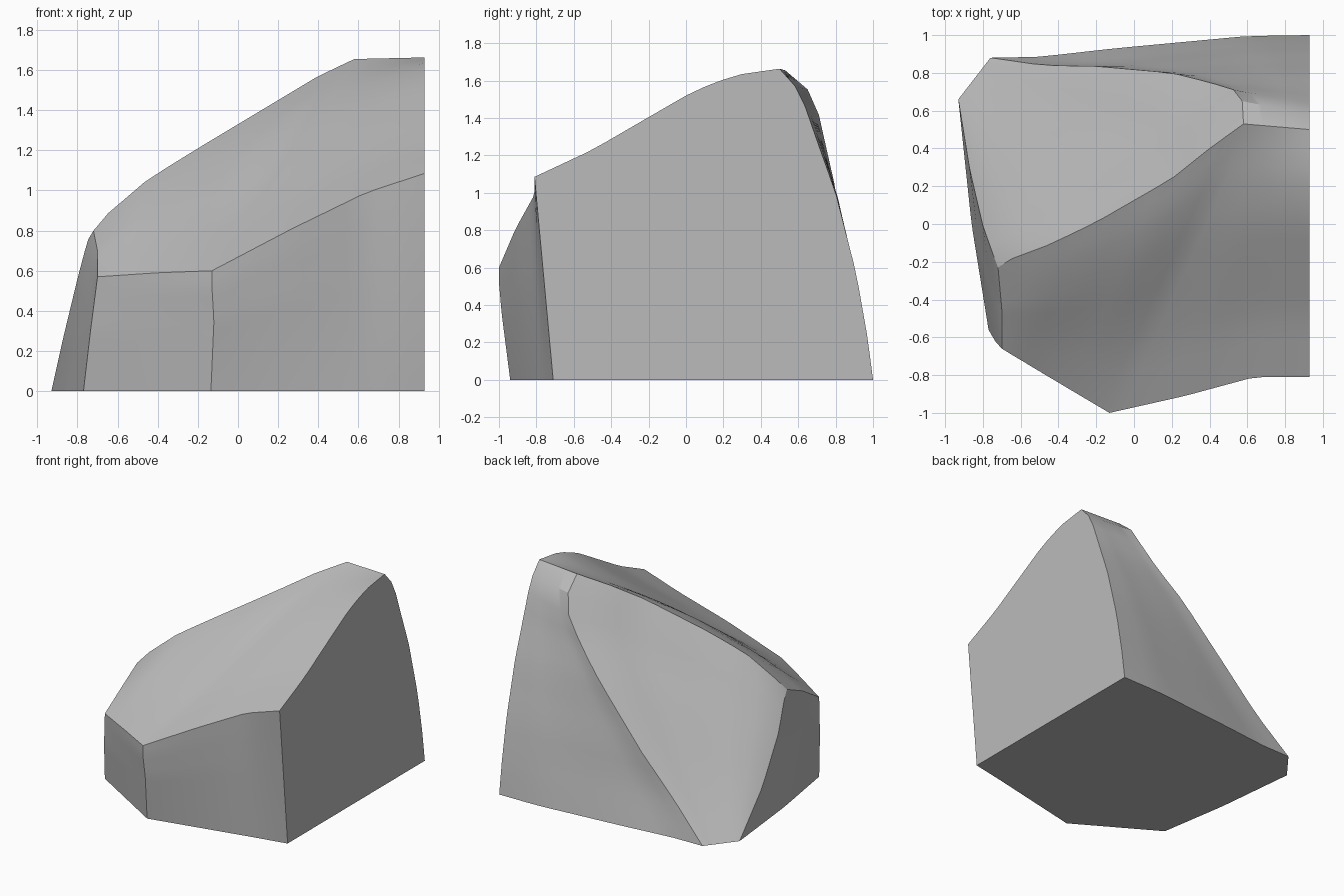
import bpy, bmesh, math
from mathutils import Vector

if "Cube" in bpy.data.objects:
    bpy.data.objects.remove(bpy.data.objects["Cube"], do_unlink=True)

N = 14

# Corners of the faceted boulder
corner = {k: Vector(v) for k, v in dict(
    A=(-.93, .66, 0), B=(-.76, .88, 0), C=(-.77, -.56, 0), D=(-.135, -.94, 0),
    E=(.93, -.71, 0), F=(.93, 1, 0), G=(-.7, -.66, .57), H=(-.13, -1, .6),
    I=(.93, -.81, 1.085), J=(-.72, -.23, .8), K=(.58, .53, 1.655),
    L=(.93, .5, 1.663)).items()}

# Points along the edges that bend
bends = {
    "AC": [(-.86, 0, 0)],
    "BF": [(-.5, .885, 0), (-.1, .93, 0), (.6, .995, 0)],
    "AJ": [(-.87, .29, .27), (-.8, -.01, .56), (-.75, -.15, .75)],
    "BK": [(-.48, .84, .28), (-.2, .835, .57), (.2, .8, 1.02), (.4, .75, 1.24),
           (.53, .71, 1.42), (.57, .67, 1.53), (.58, .6, 1.61)],
    "JK": [(-.69, -.2, .85), (-.45, -.11, 1.055), (-.2, .01, 1.21),
           (.2, .24, 1.45), (.4, .4, 1.57)],
    "FL": [(.93, .97, .23), (.93, .91, .57), (.93, .8, 1), (.93, .7, 1.28),
           (.93, .61, 1.54)],
    "IL": [(.93, -.5, 1.23), (.93, 0, 1.52), (.93, .15, 1.59), (.93, .3, 1.635)],
    "HI": [(.27, -.91, .81), (.64, -.81, .99)],
    "GH": [(-.4, -.84, .59)],
    "DH": [(-.12, -.985, .35), (-.13, -1, .52)],
    "CG": [(-.735, -.62, .3)],
    "JG": [(-.7, -.45, .7)],
    "DE": [(.66, -.765, 0)],
}


def edge(name):
    """Evenly spaced points along an edge; reversed names run backwards."""
    if name[::-1] in bends:
        return edge(name[::-1])[::-1]
    pts = [corner[name[0]], *map(Vector, bends.get(name, [])), corner[name[1]]]
    lengths = [(b - a).length for a, b in zip(pts, pts[1:])]
    out = []
    for i in range(N + 1):
        d, k = sum(lengths) * i / N, 0
        while k < len(lengths) - 1 and d > lengths[k]:
            d -= lengths[k]
            k += 1
        out.append(pts[k].lerp(pts[k + 1], min(1, d / lengths[k])))
    return out


def chain(names):
    """Join edges end to end."""
    out = []
    for name in names.split():
        out += edge(name)[1 if out else 0:]
    return out


def patch(bm, low, high, start, end):
    """Blend a curved facet between four boundary chains."""
    low, high, start, end = map(chain, (low, high, start, end))
    nu, nv = len(low) - 1, len(start) - 1
    rows = []
    for j in range(nv + 1):
        v = j / nv
        row = []
        for i in range(nu + 1):
            u = i / nu
            p = low[i].lerp(high[i], v) + start[j].lerp(end[j], u)
            p -= low[0].lerp(low[-1], u).lerp(high[0].lerp(high[-1], u), v)
            row.append(bm.verts.new(p))
        rows.append(row)
    for a, b in zip(rows, rows[1:]):
        for i in range(nu):
            bm.faces.new((a[i], a[i + 1], b[i + 1], b[i]))


bm = bmesh.new()
patch(bm, "DE", "HI", "DH", "EI")            # front right facet
patch(bm, "CD", "GH", "CG", "DH")            # front left facet
patch(bm, "AC", "JG", "AJ", "CG")            # side facet
patch(bm, "GH HI", "JK KL", "GJ", "IL")      # top slope
patch(bm, "AB", "JK", "AJ", "BK")            # rear slope
patch(bm, "BF", "KL", "BK", "FL")            # back facet
for loop in ("AB BF FE ED DC CA", "EF FL LI IE"):   # flat base and flat cut side
    bm.faces.new([bm.verts.new(p) for p in chain(loop)[:-1]])
bmesh.ops.remove_doubles(bm, verts=bm.verts, dist=.0005)
bmesh.ops.recalc_face_normals(bm, faces=bm.faces)

mesh = bpy.data.meshes.new("boulder")
bm.to_mesh(mesh)
bm.free()
boulder = bpy.data.objects.new("boulder", mesh)
bpy.context.collection.objects.link(boulder)

# Plain stone colour
stone = bpy.data.materials.new("stone_grey")
stone.use_nodes = True
grey = (.5, .5, .5, 1)
stone.diffuse_color = grey
stone.node_tree.nodes["Principled BSDF"].inputs["Base Color"].default_value = grey
mesh.materials.append(stone)

bpy.context.view_layer.objects.active = boulder
boulder.select_set(True)
bpy.ops.object.shade_smooth_by_angle(angle=math.radians(25))
